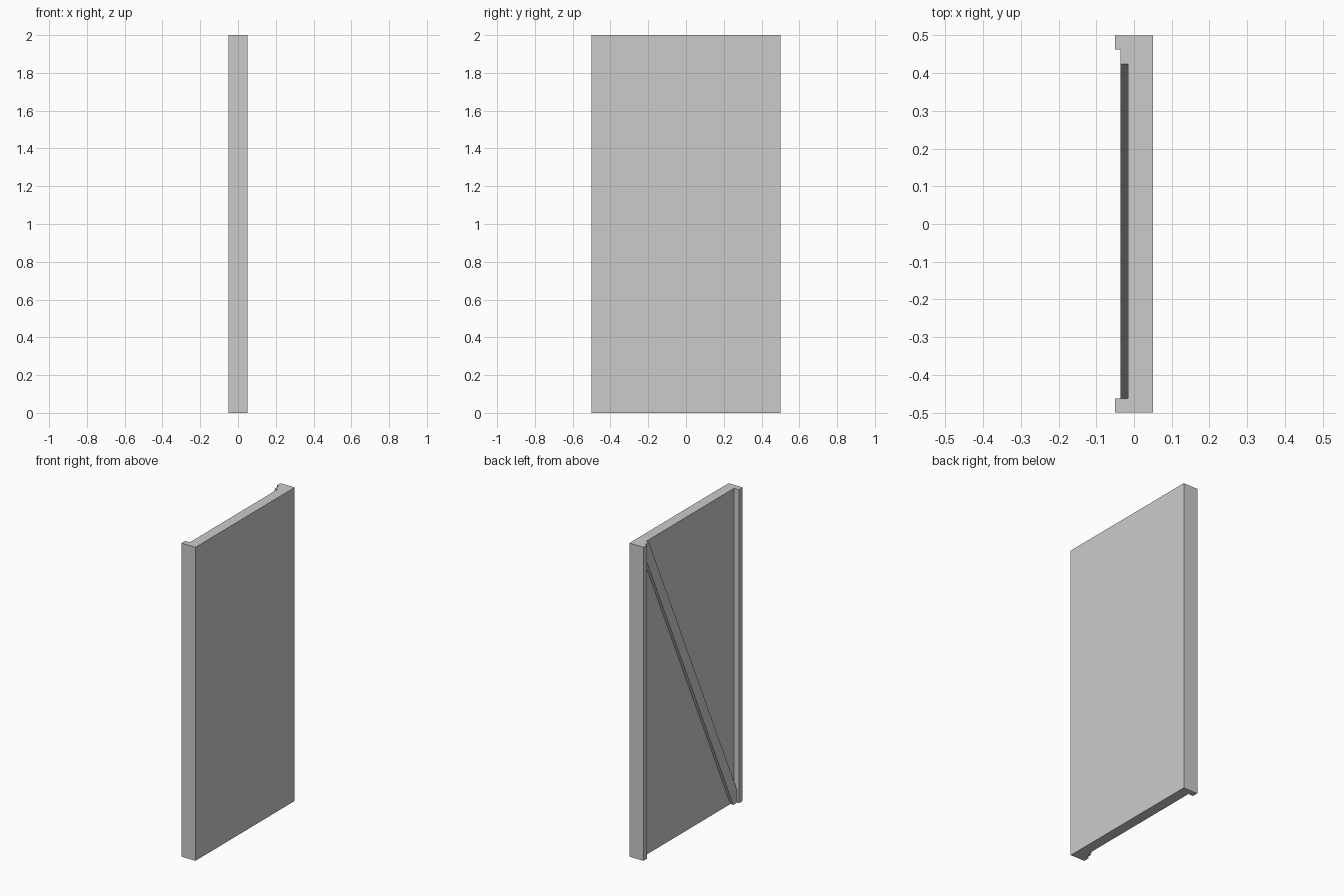
import bpy
import bmesh

# Remove the default cube
cube = bpy.data.objects.get("Cube")
if cube:
    bpy.data.objects.remove(cube, do_unlink=True)

HEIGHT = 2.0
HALF = 0.5           # half of the panel width
INNER = 0.4625       # inner edge of the side flanges
FRONT, BACK = 0.05, -0.05
SHEET = -0.016       # recessed face of the panel
BRACE = -0.036       # outer face of the brace
CUT = 0.425          # where the brace is trimmed at top and bottom

# Plain grey finish
grey = bpy.data.materials.new("light_grey")
grey.use_nodes = True
colour = (0.6, 0.6, 0.6, 1)
grey.diffuse_color = colour
grey.node_tree.nodes["Principled BSDF"].inputs["Base Color"].default_value = colour


def extrude(name, points, direction):
    """Extrude a flat outline into a closed solid."""
    bm = bmesh.new()
    face = bm.faces.new([bm.verts.new(p) for p in points])
    moved = bmesh.ops.extrude_face_region(bm, geom=[face])["geom"]
    verts = [g for g in moved if isinstance(g, bmesh.types.BMVert)]
    bmesh.ops.translate(bm, verts=verts, vec=direction)
    bmesh.ops.recalc_face_normals(bm, faces=bm.faces)
    mesh = bpy.data.meshes.new(name)
    bm.to_mesh(mesh)
    bm.free()
    mesh.materials.append(grey)
    obj = bpy.data.objects.new(name, mesh)
    bpy.context.collection.objects.link(obj)
    return obj


# Door panel with a flange along each upright edge
half_profile = [(FRONT, HALF), (BACK, HALF), (BACK, INNER), (SHEET, INNER)]
profile = half_profile + [(x, -y) for x, y in reversed(half_profile)]
extrude("door_panel", [(x, y, 0) for x, y in profile], (0, 0, HEIGHT))

# Diagonal brace, corner to corner, trimmed flush with the panel ends
rise = HEIGHT * (INNER - CUT) / (2 * INNER)
half_outline = [(CUT, HEIGHT), (INNER, HEIGHT), (INNER, HEIGHT - rise)]
outline = half_outline + [(-y, HEIGHT - z) for y, z in half_outline]
extrude("diagonal_brace", [(SHEET, y, z) for y, z in outline], (BRACE - SHEET, 0, 0))
